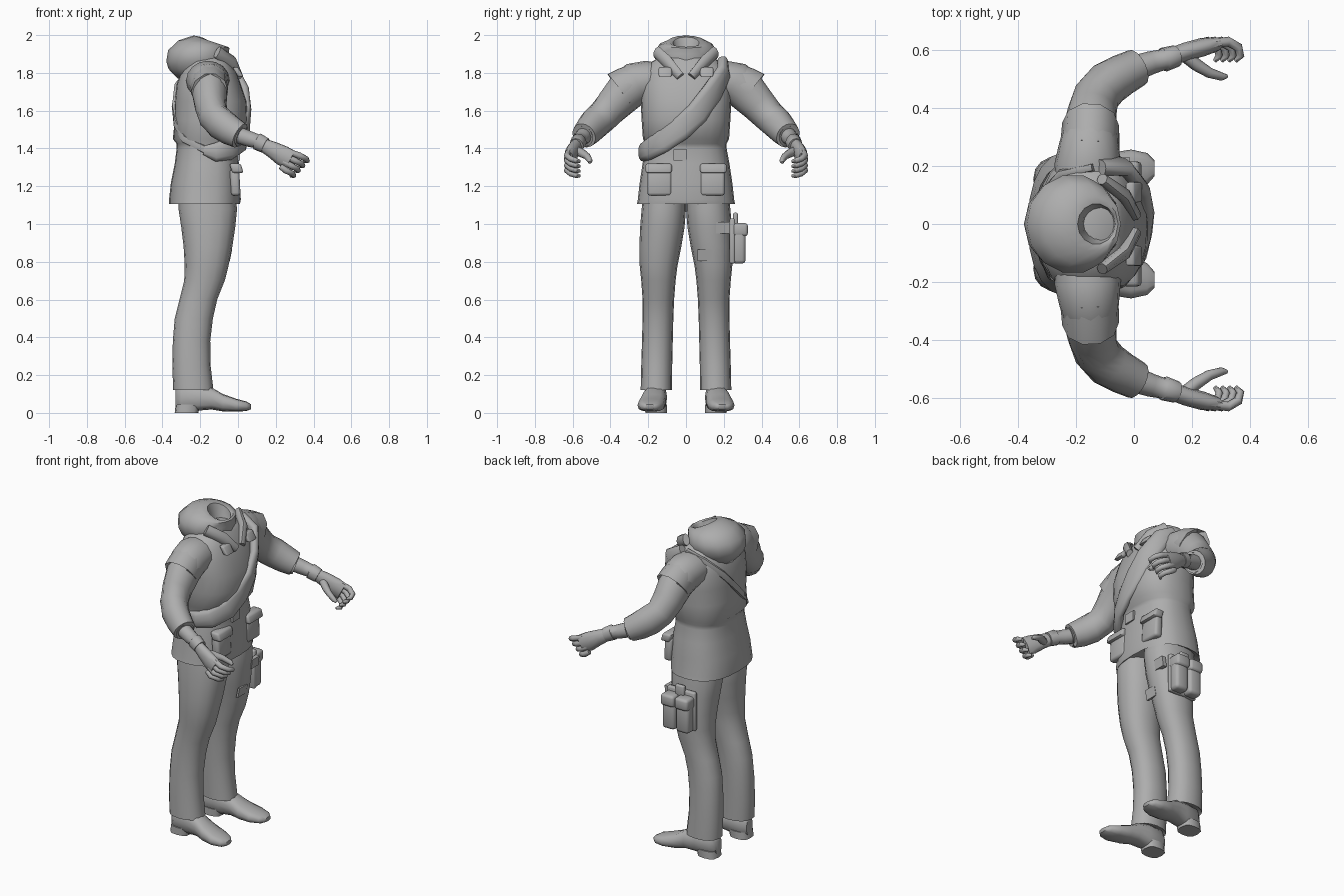
import bpy, bmesh, math
from mathutils import Vector

gray = bpy.data.materials.new("plain_gray")
gray.diffuse_color = (0.42, 0.42, 0.42, 1)
Z = Vector((0, 0, 1))


def finish(name, bm, angle=50):
    bmesh.ops.recalc_face_normals(bm, faces=bm.faces)
    mesh = bpy.data.meshes.new(name)
    bm.to_mesh(mesh)
    bm.free()
    mesh.materials.append(gray)
    ob = bpy.data.objects.new(name, mesh)
    bpy.context.collection.objects.link(ob)
    bpy.ops.object.select_all(action='DESELECT')
    ob.select_set(True)
    bpy.context.view_layer.objects.active = ob
    bpy.ops.object.shade_smooth_by_angle(angle=math.radians(angle))
    return ob


def loft(name, rings, n=16, p=1.0, cap=True):
    """Skin over rings given as (centre, axis u, axis v)."""
    bm = bmesh.new()
    rows = []
    for c, u, v in rings:
        row = []
        for i in range(n):
            a = math.tau * i / n
            ca, sa = math.cos(a), math.sin(a)
            row.append(bm.verts.new(c + u * math.copysign(abs(ca) ** p, ca)
                                    + v * math.copysign(abs(sa) ** p, sa)))
        rows.append(row)
    for r, q in zip(rows, rows[1:]):
        for i in range(n):
            j = (i + 1) % n
            bm.faces.new((r[i], r[j], q[j], q[i]))
    if cap:
        bm.faces.new(rows[0])
        bm.faces.new(rows[-1])
    return finish(name, bm)


def column(name, levels, s=1, **kw):
    """Upright loft from levels (z, x0, x1, y0, y1)."""
    return loft(name, [(Vector(((a + b) / 2, s * (c + d) / 2, z)),
                        Vector(((b - a) / 2, 0, 0)), Vector((0, (d - c) / 2, 0)))
                       for z, a, b, c, d in levels], **kw)


def tube(name, pts, s=1, axis=None, **kw):
    """Loft along points (x, y, z, width, height); axis gives an outward-facing band."""
    cs = [Vector((q[0], s * q[1], q[2])) for q in pts]
    rings = []
    for i, c in enumerate(cs):
        t = (cs[min(i + 1, len(cs) - 1)] - cs[max(i - 1, 0)]).normalized()
        if axis is None:
            side = t.cross(Z).normalized()
        else:
            out = Vector((c.x - axis, c.y, 0)).normalized()
            side = t.cross(out).normalized()
        rings.append((c, side * pts[i][3], side.cross(t).normalized() * pts[i][4]))
    return loft(name, rings, **kw)


def block(name, c, size, bevel=0.01, tilt=0):
    bm = bmesh.new()
    bmesh.ops.create_cube(bm, size=1)
    for v in bm.verts:
        x, y, z = (v.co[i] * size[i] for i in range(3))
        v.co = (c[0] + x + z * tilt, c[1] + y, c[2] + z)
    if bevel:
        bmesh.ops.bevel(bm, geom=bm.edges[:], offset=bevel, segments=2, affect='EDGES', profile=0.5)
    return finish(name, bm)


# jacket body and flared skirt
column("jacket", [
    (1.13, -0.34, -0.02, -0.22, 0.22), (1.105, -0.365, 0.01, -0.26, 0.26),
    (1.13, -0.365, 0.015, -0.255, 0.255), (1.22, -0.355, 0.01, -0.245, 0.245),
    (1.32, -0.335, 0.005, -0.23, 0.23), (1.40, -0.325, -0.005, -0.215, 0.215),
    (1.425, -0.325, 0.0, -0.215, 0.215), (1.45, -0.345, 0.03, -0.228, 0.228),
    (1.55, -0.335, 0.05, -0.235, 0.235), (1.65, -0.335, 0.045, -0.24, 0.24),
    (1.74, -0.325, 0.015, -0.24, 0.24), (1.81, -0.30, -0.01, -0.22, 0.22),
    (1.86, -0.27, -0.04, -0.18, 0.18), (1.90, -0.23, -0.07, -0.10, 0.10)], n=24, p=0.8)

# hood gathered round the open neck, tilted towards the front
hood = [(-0.20, 1.77, 0.12, 0.11, 0.0), (-0.212, 1.82, 0.155, 0.145, 0.0),
        (-0.212, 1.86, 0.168, 0.165, 0.0), (-0.21, 1.91, 0.16, 0.172, 0.01),
        (-0.18, 1.952, 0.135, 0.14, 0.02), (-0.145, 1.968, 0.09, 0.095, 0.03),
        (-0.13, 1.96, 0.065, 0.07, 0.03), (-0.125, 1.91, 0.055, 0.06, 0.03),
        (-0.13, 1.87, 0.04, 0.04, 0.0)]
loft("hood", [(Vector((x, 0, z)), Vector((a, 0, -d)), Vector((0, b, 0)))
              for x, z, a, b, d in hood], n=14)

for s, tag in ((1, "left"), (-1, "right")):
    # collar lapel running down to a point on the chest
    tube(tag + "_lapel", [(-0.11, 0.155, 1.91, 0.02, 0.035), (-0.035, 0.10, 1.86, 0.025, 0.035),
                          (0.005, 0.03, 1.78, 0.02, 0.025)], s, n=8)
    # torn chest flap
    block(tag + "_chest_flap", (0.0, s * 0.11, 1.805), (0.03, 0.07, 0.05), 0.008, -0.6)

    # sleeve with a folded hollow cuff
    tube(tag + "_sleeve", [
        (-0.165, 0.10, 1.765, 0.10, 0.08), (-0.16, 0.20, 1.76, 0.115, 0.105),
        (-0.155, 0.265, 1.745, 0.105, 0.113), (-0.15, 0.32, 1.70, 0.095, 0.108),
        (-0.145, 0.385, 1.63, 0.085, 0.095), (-0.13, 0.44, 1.57, 0.08, 0.086),
        (-0.09, 0.485, 1.53, 0.078, 0.086), (-0.04, 0.515, 1.495, 0.072, 0.08),
        (0.01, 0.54, 1.468, 0.066, 0.07), (0.018, 0.543, 1.463, 0.055, 0.058),
        (0.0, 0.535, 1.472, 0.045, 0.045)], s, n=16)
    # frayed overlap at the shoulder
    tube(tag + "_shoulder_flap", [
        (-0.155, 0.24, 1.765, 0.095, 0.10), (-0.152, 0.30, 1.73, 0.10, 0.113),
        (-0.15, 0.345, 1.70, 0.098, 0.122), (-0.15, 0.34, 1.70, 0.085, 0.10)], s, n=10)

    # forearm and glove wrist
    tube(tag + "_forearm", [
        (-0.01, 0.533, 1.475, 0.046, 0.046), (0.06, 0.557, 1.45, 0.04, 0.042),
        (0.10, 0.567, 1.438, 0.036, 0.038), (0.102, 0.567, 1.437, 0.042, 0.046),
        (0.145, 0.58, 1.415, 0.038, 0.042)], s, n=12)
    # palm
    tube(tag + "_palm", [
        (0.13, 0.578, 1.42, 0.03, 0.036), (0.18, 0.595, 1.395, 0.032, 0.045),
        (0.235, 0.61, 1.362, 0.032, 0.056), (0.28, 0.62, 1.338, 0.026, 0.055)], s, n=10)
    # curled fingers stacked from index to little finger
    for k in range(4):
        dx, dz = -0.024 * k, -0.026 * k
        tube(f"{tag}_finger_{k + 1}", [
            (0.27 + dx * 0.6, 0.622, 1.382 + dz, 0.016, 0.016),
            (0.325 + dx, 0.63, 1.362 + dz, 0.017, 0.017),
            (0.36 + dx, 0.61, 1.345 + dz, 0.016, 0.016),
            (0.367 + dx, 0.58, 1.335 + dz, 0.014, 0.014),
            (0.35 + dx, 0.562, 1.332 + dz, 0.007, 0.008)], s, n=8)
    # thumb
    tube(tag + "_thumb", [
        (0.17, 0.585, 1.39, 0.022, 0.025), (0.215, 0.55, 1.375, 0.022, 0.024),
        (0.26, 0.522, 1.357, 0.018, 0.018), (0.305, 0.508, 1.335, 0.014, 0.015),
        (0.32, 0.51, 1.325, 0.007, 0.008)], s, n=8)

    # trouser leg
    column(tag + "_trouser_leg", [
        (1.20, -0.31, -0.02, 0.0, 0.22), (1.08, -0.315, -0.005, 0.0, 0.235),
        (0.98, -0.30, -0.015, 0.008, 0.243), (0.88, -0.288, -0.03, 0.025, 0.247),
        (0.78, -0.282, -0.05, 0.045, 0.245), (0.70, -0.285, -0.07, 0.055, 0.237),
        (0.60, -0.31, -0.11, 0.063, 0.23), (0.50, -0.335, -0.133, 0.067, 0.23),
        (0.38, -0.345, -0.147, 0.07, 0.233), (0.25, -0.348, -0.145, 0.073, 0.237),
        (0.12, -0.343, -0.13, 0.075, 0.24), (0.14, -0.32, -0.15, 0.09, 0.225)], s, n=16, p=0.9)

    # shoe upper, sole and heel: rings (x, y, half width, bottom, top)
    shoe = [(-0.33, 0.152, 0.03, 0.02, 0.12), (-0.30, 0.155, 0.052, 0.008, 0.15),
            (-0.21, 0.16, 0.06, 0.012, 0.15), (-0.14, 0.168, 0.062, 0.018, 0.135),
            (-0.08, 0.176, 0.07, 0.008, 0.10), (-0.01, 0.185, 0.072, 0.006, 0.075),
            (0.045, 0.19, 0.055, 0.01, 0.06), (0.07, 0.192, 0.028, 0.02, 0.045)]
    loft(tag + "_shoe", [(Vector((x, s * y, (b + t) / 2)), Vector((0, w, 0)),
                          Vector((0, 0, (t - b) / 2))) for x, y, w, b, t in shoe], n=12, p=0.75)
    column(tag + "_heel", [(0.0, -0.335, -0.21, 0.10, 0.215),
                           (0.045, -0.33, -0.20, 0.10, 0.215)], s, n=12, p=0.7)

    # front jacket pocket with its flap
    block(tag + "_pocket", (-0.015, s * 0.14, 1.22), (0.05, 0.13, 0.14), 0.015, -0.05)
    block(tag + "_pocket_flap", (-0.008, s * 0.145, 1.295), (0.06, 0.14, 0.05), 0.012, -0.3)

# wide sash over the left shoulder, crossing to the right hip
w, t = 0.064, 0.028
tube("sash", [(-0.12, 0.195, 1.855, 0.04, t), (-0.04, 0.20, 1.80, 0.055, t),
              (0.015, 0.135, 1.69, w, t), (0.038, 0.06, 1.585, w, t),
              (0.035, -0.03, 1.505, w, t), (0.01, -0.12, 1.44, w, t),
              (-0.05, -0.195, 1.395, 0.058, t), (-0.12, -0.225, 1.38, 0.05, t),
              (-0.18, -0.22, 1.39, 0.025, 0.015)], axis=-0.15, n=12, p=0.8)
# narrow strap across the back
tube("back_strap", [(x, y, z, 0.02, 0.014) for x, y, z in (
    (-0.16, -0.222, 1.385), (-0.285, -0.18, 1.45), (-0.325, -0.09, 1.53), (-0.337, 0.0, 1.62),
    (-0.32, 0.10, 1.73), (-0.25, 0.175, 1.82), (-0.14, 0.195, 1.86))], axis=-0.15, n=8, p=0.6)

# twin pouches on the left thigh
block("pouch_back", (-0.145, 0.245, 0.91), (0.19, 0.03, 0.24), 0.01)
for i, x in enumerate((-0.19, -0.095)):
    block(f"thigh_pouch_{i + 1}", (x, 0.28, 0.89), (0.085, 0.07, 0.20), 0.018)
    block(f"pouch_flap_{i + 1}", (x, 0.285, 0.97), (0.09, 0.085, 0.07), 0.015)
block("pouch_strap", (-0.145, 0.262, 1.02), (0.06, 0.025, 0.08), 0.008)

# sewn patches
block("thigh_patch", (-0.043, 0.10, 0.835), (0.012, 0.08, 0.06), 0, 0.2)
block("hip_patch", (-0.03, 0.195, 0.98), (0.025, 0.07, 0.06), 0, 0.15)
block("jacket_patch", (0.004, -0.03, 1.365), (0.012, 0.07, 0.06), 0)
